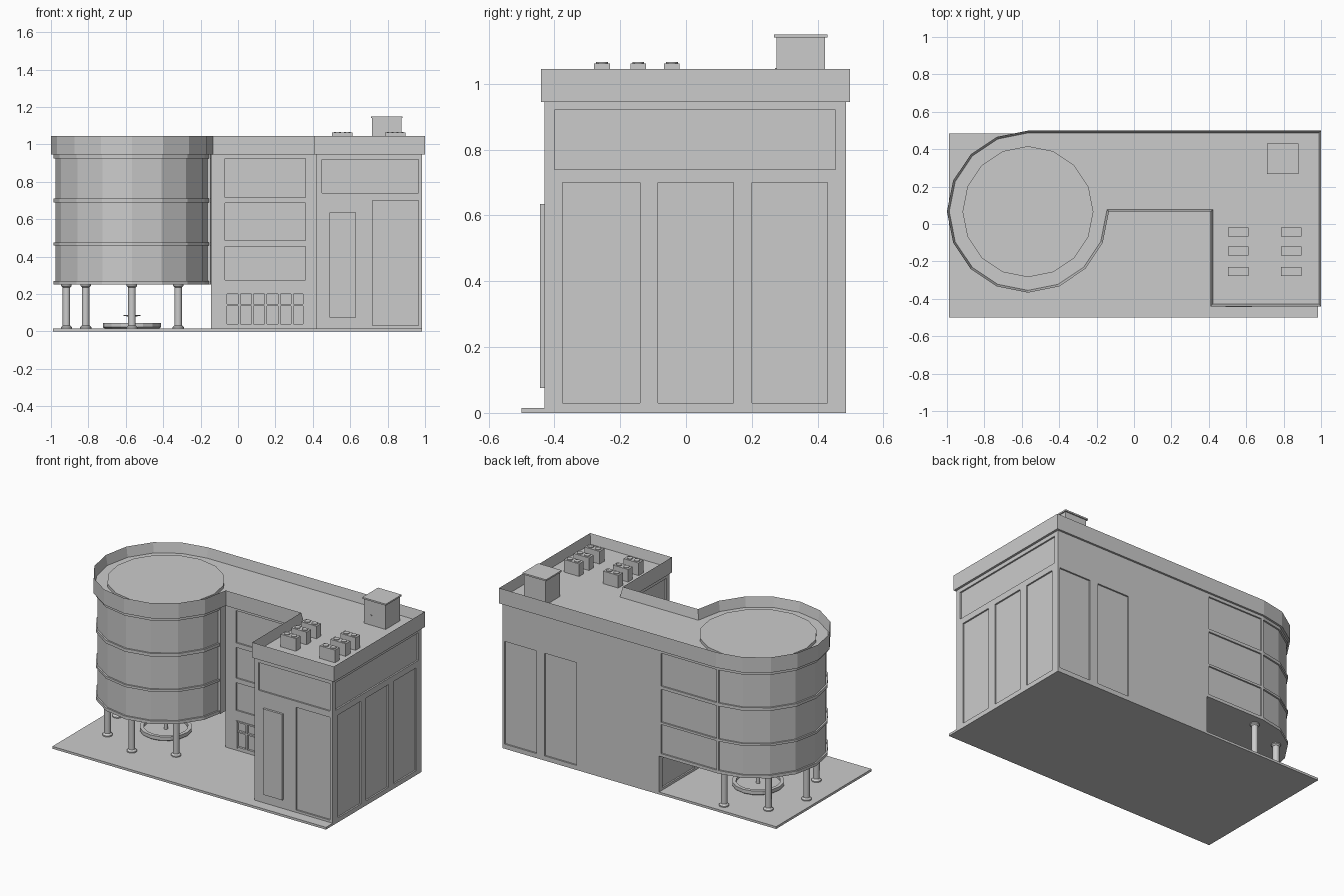
import bpy, bmesh, math
from mathutils import Matrix, Vector

if "Cube" in bpy.data.objects:
    bpy.data.objects.remove(bpy.data.objects["Cube"], do_unlink=True)

grey = bpy.data.materials.new("light_grey")
grey.use_nodes = True
grey.diffuse_color = (0.6, 0.6, 0.6, 1)
grey.node_tree.nodes["Principled BSDF"].inputs["Base Color"].default_value = (0.6, 0.6, 0.6, 1)

CX, CY = -0.567, 0.066      # centre of the round tower
WALL = 0.486                # back wall
DECK, PARAPET, TOP = 0.98, 0.945, 1.045
FLOOR = 0.015


def finish(name, bm, smooth=False):
    bmesh.ops.recalc_face_normals(bm, faces=bm.faces)
    mesh = bpy.data.meshes.new(name)
    bm.to_mesh(mesh)
    bm.free()
    mesh.materials.append(grey)
    obj = bpy.data.objects.new(name, mesh)
    bpy.context.collection.objects.link(obj)
    if smooth:
        bpy.ops.object.select_all(action='DESELECT')
        obj.select_set(True)
        bpy.context.view_layer.objects.active = obj
        bpy.ops.object.shade_smooth_by_angle(angle=math.radians(40))
    return obj


def add_box(bm, x, y, z):
    size = Matrix.Diagonal((x[1] - x[0], y[1] - y[0], z[1] - z[0], 1))
    mid = Vector((sum(x) / 2, sum(y) / 2, sum(z) / 2))
    bmesh.ops.create_cube(bm, size=1, matrix=Matrix.Translation(mid) @ size)


def boxes(name, parts):
    bm = bmesh.new()
    for part in parts:
        add_box(bm, *part)
    return finish(name, bm)


def add_prism(bm, pts, z0, z1):
    face = bm.faces.new([bm.verts.new((x, y, z0)) for x, y in pts])
    out = bmesh.ops.extrude_face_region(bm, geom=[face])["geom"]
    verts = [g for g in out if isinstance(g, bmesh.types.BMVert)]
    bmesh.ops.translate(bm, verts=verts, vec=(0, 0, z1 - z0))
    return [g for g in out if isinstance(g, bmesh.types.BMFace)][0]


def lathe(name, profile, centres, sides, smooth=True):
    bm = bmesh.new()
    for cx, cy in centres:
        verts = [bm.verts.new((cx + r, cy, z)) for r, z in profile]
        edges = [bm.edges.new(pair) for pair in zip(verts, verts[1:])]
        bmesh.ops.spin(bm, geom=verts + edges, cent=(cx, cy, 0), axis=(0, 0, 1),
                       angle=math.tau, steps=sides, use_merge=False)
    bmesh.ops.remove_doubles(bm, verts=bm.verts, dist=0.0002)
    return finish(name, bm, smooth)


def on_circle(r, degrees):
    a = math.radians(degrees)
    return CX + r * math.cos(a), CY + r * math.sin(a)


def arc(r):
    # three quarters of a sixteen-sided ring, from the back round to the right
    return [on_circle(r, 90 + 22.5 * i) for i in range(13)]


# Ground slab
boxes("ground_slab", [((-0.99, 0.985), (-0.5, 0.485), (0, FLOOR))])

# Main block
bm = bmesh.new()
add_prism(bm, [(-0.145, 0.08), (0.42, 0.08), (0.42, -0.43), (0.985, -0.43),
               (0.985, WALL), (-0.145, WALL)], 0, 0.96)
block = finish("main_block", bm)

# Recessed wall panels, cut from the block
TALL, HIGH, D = (0.03, 0.7), (0.74, 0.92), 0.01
FLOORS = [(0.275, 0.455), (0.485, 0.685), (0.715, 0.925)]
side_x, front_y, back_y = (0.985 - D, 1.1), (-0.6, -0.43 + D), (WALL - D, 0.6)
cuts = [(side_x, y, TALL) for y in ((-0.375, -0.14), (-0.085, 0.145), (0.2, 0.43))]
cuts += [(side_x, (-0.4, 0.455), HIGH),
         ((0.45, 0.965), front_y, HIGH),
         ((0.72, 0.965), front_y, TALL),
         ((0.74, 0.97), back_y, TALL),
         ((0.45, 0.68), back_y, TALL),
         ((0.4, 0.42 + D), (-0.4, 0.0), HIGH),
         ((-0.2, -0.145 + D), (0.12, 0.45), (0.03, 0.22))]
cuts += [((-0.07, 0.36), (0.0, 0.08 + D), z) for z in FLOORS + [(0.03, 0.21)]]
cutter = boxes("panel_cutter", cuts)
cutter.hide_render = True
mod = block.modifiers.new("panels", 'BOOLEAN')
mod.operation, mod.solver, mod.object = 'DIFFERENCE', 'EXACT', cutter
cut_mesh = bpy.data.meshes.new_from_object(
    block.evaluated_get(bpy.context.evaluated_depsgraph_get()))
block.modifiers.clear()
block.data = cut_mesh
bpy.data.objects.remove(cutter, do_unlink=True)

# Entrance glazing bars in the courtyard, and the front door plate
bars = [((x - 0.006, x + 0.006), (0.074, 0.092), (0.03, 0.21))
        for x in (-0.064, 0.007, 0.078, 0.149, 0.22, 0.29, 0.354)]
bars += [((-0.07, 0.36), (0.076, 0.092), (z - 0.005, z + 0.005)) for z in (0.035, 0.14, 0.205)]
boxes("entrance_frame", bars)
boxes("front_door", [((0.49, 0.63), (-0.444, -0.43), (0.075, 0.635))])

# Round tower: window skin, floor bands and end posts
bm = bmesh.new()
add_prism(bm, arc(0.41) + [(-0.145, CY + 0.41)], 0.252, 0.96)
finish("tower_windows", bm)
bm = bmesh.new()
for z0, z1 in ((0.25, 0.27), (0.46, 0.475), (0.69, 0.71), (0.925, 0.946)):
    add_prism(bm, arc(0.42) + [(-0.145, WALL)], z0, z1)
finish("tower_bands", bm)
boxes("tower_posts", [((x - 0.008, x + 0.008), (WALL - 0.03, WALL), (0.25, 0.95))
                      for x in (CX, -0.153)]
      + [((-0.165, -0.147), (0.03, 0.08), (0.25, 0.95))])

# Roof deck with parapet around the whole outline
bm = bmesh.new()
roof = add_prism(bm, arc(0.433) + [(0.41, CY), (0.41, -0.44), (1.0, -0.44), (1.0, CY + 0.433)],
                 PARAPET, TOP)
bmesh.ops.recalc_face_normals(bm, faces=bm.faces)
bmesh.ops.inset_region(bm, faces=[roof], thickness=0.012, use_even_offset=True)
bmesh.ops.translate(bm, verts=roof.verts, vec=(0, 0, DECK - TOP))
finish("roof_parapet", bm)

# Raised disc on the tower roof
lathe("roof_disc", [(0, DECK - 0.01), (0.35, DECK - 0.01), (0.35, 1.0), (0, 1.0)],
      [(CX, CY)], 16, False)

# Pillars under the tower
lathe("tower_pillars", [(0.03, FLOOR), (0.03, 0.022), (0.02, 0.032), (0.02, 0.235),
                        (0.028, 0.243), (0.028, 0.252)],
      [on_circle(0.35, a) for a in range(90, 316, 45)], 16)

# Fountain
lathe("fountain_basin", [(0.145, FLOOR), (0.155, 0.022), (0.155, 0.045), (0.132, 0.045),
                         (0.132, 0.028), (0, 0.028)], [(CX, CY)], 16, False)
lathe("fountain_dish", [(0.012, 0.025), (0.012, 0.078), (0.045, 0.083), (0.045, 0.088),
                        (0.012, 0.086), (0.01, 0.1), (0, 0.1)], [(CX, CY)], 16)

# Roof cooling units with paired fans
units, fans = [], []
for x in (0.558, 0.84):
    for y in (-0.255, -0.145, -0.043):
        units.append(((x - 0.055, x + 0.055), (y - 0.024, y + 0.024), (DECK - 0.01, 1.062)))
        fans += [(x - 0.026, y), (x + 0.026, y)]
boxes("cooling_units", units)
lathe("cooling_fans", [(0.018, 1.06), (0.018, 1.067), (0, 1.067)], fans, 12)

# Roof access hut
boxes("roof_hut", [((0.717, 0.873), (0.275, 0.422), (DECK - 0.01, 1.142))])
boxes("roof_hut_cap", [((0.71, 0.88), (0.267, 0.43), (1.14, 1.15))])
boxes("roof_hut_handle", [((0.765, 0.773), (0.27, 0.276), (1.04, 1.048))])
